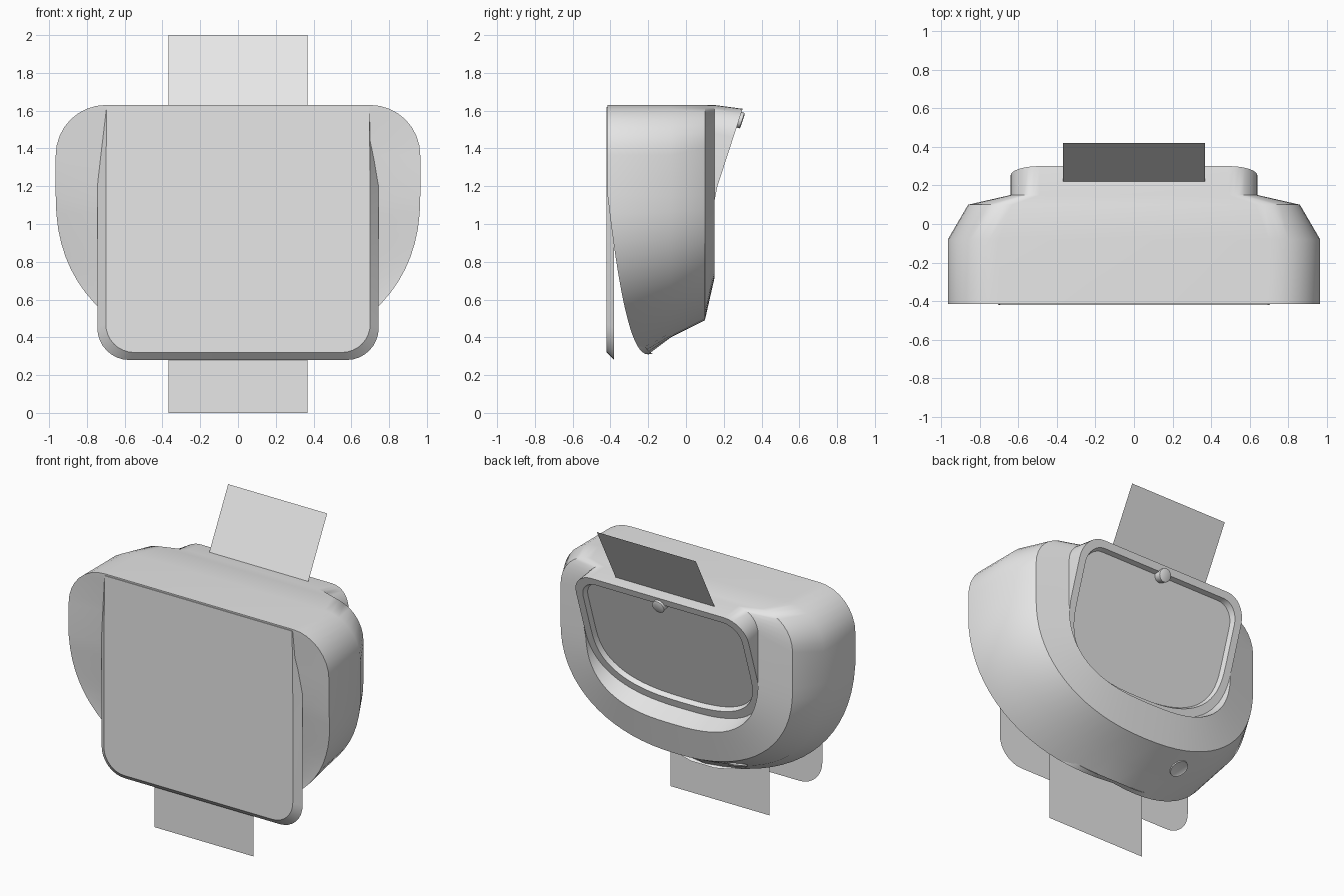
import bpy, bmesh, math
from mathutils import Vector

cube = bpy.data.objects.get("Cube")
if cube:
    bpy.data.objects.remove(cube, do_unlink=True)

grey = bpy.data.materials.new("light_grey")
grey.use_nodes = True
COLOR = (0.8, 0.8, 0.8, 1)
grey.diffuse_color = COLOR
grey.node_tree.nodes["Principled BSDF"].inputs["Base Color"].default_value = COLOR


def finish(name, bm, angle=38, closed=True):
    """Turn a bmesh into a smooth-shaded object."""
    if closed:
        bmesh.ops.recalc_face_normals(bm, faces=bm.faces)
    mesh = bpy.data.meshes.new(name)
    bm.to_mesh(mesh)
    bm.free()
    mesh.materials.append(grey)
    obj = bpy.data.objects.new(name, mesh)
    bpy.context.collection.objects.link(obj)
    bpy.ops.object.select_all(action='DESELECT')
    bpy.context.view_layer.objects.active = obj
    obj.select_set(True)
    bpy.ops.object.shade_smooth_by_angle(angle=math.radians(angle))
    return obj


def shield(w, top, r, mid, bottom, n):
    """Half outline: rounded top corner, straight side, bowl-shaped bottom."""
    pts = []
    for k in range(9):
        a = math.pi / 2 * (1 - k / 8)
        pts.append((w - r + r * math.cos(a), top - r + r * math.sin(a)))
    for k in range(19):
        a = math.pi / 2 * k / 18
        c, s = max(0, math.cos(a)), math.sin(a)
        pts.append((w * c ** (2 / n), mid - (mid - bottom) * s ** (2 / n)))
    pts[-1] = (0, bottom)
    return pts


def plate_outline(top_w, w, bottom, r):
    """Half outline: tapered top, rounded lower corner."""
    pts = [(top_w, 1.62), (w, 1.2)]
    for k in range(9):
        a = math.pi / 2 * k / 8
        pts.append((w - r + r * math.cos(a), bottom + r - r * math.sin(a)))
    return pts + [(0, bottom)]


def ring(bm, half, depth):
    """Mirror a half outline into a closed loop, with y given by depth(z)."""
    full = half + [(-x, z) for x, z in reversed(half[:-1])]
    return [bm.verts.new((x, depth(z), z)) for x, z in full]


def bridge(bm, a, b):
    for i in range(len(a)):
        j = (i + 1) % len(a)
        bm.faces.new((a[i], a[j], b[j], b[i]))


# Housing: lofted rings from the dished front to the slanted rear window
def front_edge(z):
    t = min(1, max(0, (1.15 - z) / 0.84))
    return -0.415 + 0.215 * (1 - (1 - t) ** 0.45)


def slant(z):
    return 0.15 + 0.326 * (z - 1.15)


bm = bmesh.new()
outer = shield(0.965, 1.63, 0.265, 1.15, 0.31, 2.25)
layers = [
    (outer, front_edge),
    (shield(0.965, 1.63, 0.265, 1.15, 0.40, 2.25), lambda z: -0.08),
    (shield(0.86, 1.63, 0.23, 1.15, 0.49, 2.25), lambda z: 0.10),
    (shield(0.64, 1.63, 0.15, 1.2, 0.71, 2.7), lambda z: 0.15),
    (shield(0.64, 1.61, 0.15, 1.2, 0.76, 2.7), slant),
    (shield(0.59, 1.565, 0.12, 1.2, 0.81, 2.7), slant),
    (shield(0.58, 1.56, 0.12, 1.2, 0.83, 2.7), lambda z: slant(z) - 0.035),
]
rings = [ring(bm, half, depth) for half, depth in layers]
for a, b in zip(rings, rings[1:]):
    bridge(bm, a, b)
bm.faces.new(rings[-1])

# Front wall, hollowed gently towards the plate
count = len(outer)
columns = {}
for side in (1, -1):
    col = []
    for x, z in outer[:-1]:
        dish = 0.04 * min(1, max(0, (1.62 - z) / 0.42))
        col.append(bm.verts.new((side * min(0.8 * x, 0.72), front_edge(z) + dish, z)))
    columns[side] = col
edge = rings[0]
tip = edge[count - 1]
for i in range(count - 2):
    l, r = columns[1], columns[-1]
    bm.faces.new((edge[i], edge[i + 1], l[i + 1], l[i]))
    bm.faces.new((edge[-1 - i], edge[-2 - i], r[i + 1], r[i]))
    bm.faces.new((l[i], l[i + 1], r[i + 1], r[i]))
l, r = columns[1][-1], columns[-1][-1]
bm.faces.new((edge[count - 2], tip, l))
bm.faces.new((edge[count], tip, r))
bm.faces.new((l, tip, r))
bm.faces.new((edge[0], columns[1][0], columns[-1][0], edge[-1]))
finish("housing", bm)

# Front plate with chamfered sides
bm = bmesh.new()
back = ring(bm, plate_outline(0.70, 0.745, 0.28, 0.17), lambda z: -0.38)
front = ring(bm, plate_outline(0.695, 0.70, 0.32, 0.15), lambda z: -0.42)
bridge(bm, back, front)
bm.faces.new(back)
bm.faces.new(front)
finish("front_plate", bm, 30)


# Paper sheets: single thin planes
def sheet(name, low, high):
    bm = bmesh.new()
    w = 0.367
    bm.faces.new([bm.verts.new(p) for p in (
        (-w, *low), (w, *low), (w, *high), (-w, *high))])
    finish(name, bm, closed=False)


sheet("upper_sheet", (0.22, 1.62), (0.42, 2.0))
sheet("lower_sheet", (-0.36, 0.0), (-0.36, 0.8))


# Round fittings: short cylinder with an inset cap
def fitting(name, centre, normal, radius, depth, recess):
    bm = bmesh.new()
    bmesh.ops.create_cone(bm, cap_ends=True, segments=24, radius1=radius,
                          radius2=radius, depth=depth)
    cap = [f for f in bm.faces if f.normal.z > 0.9]
    bmesh.ops.inset_region(bm, faces=cap, thickness=radius * 0.2, depth=recess)
    obj = finish(name, bm, 30)
    obj.rotation_euler = Vector(normal).to_track_quat('Z', 'Y').to_euler()
    obj.location = centre


fitting("window_knob", (0, slant(1.555) - 0.01, 1.555), (0, 0.95, -0.31), 0.043, 0.05, 0.004)
fitting("underside_socket", (-0.37, -0.02, 0.473), (-0.22, 0.54, -1), 0.06, 0.02, -0.006)
